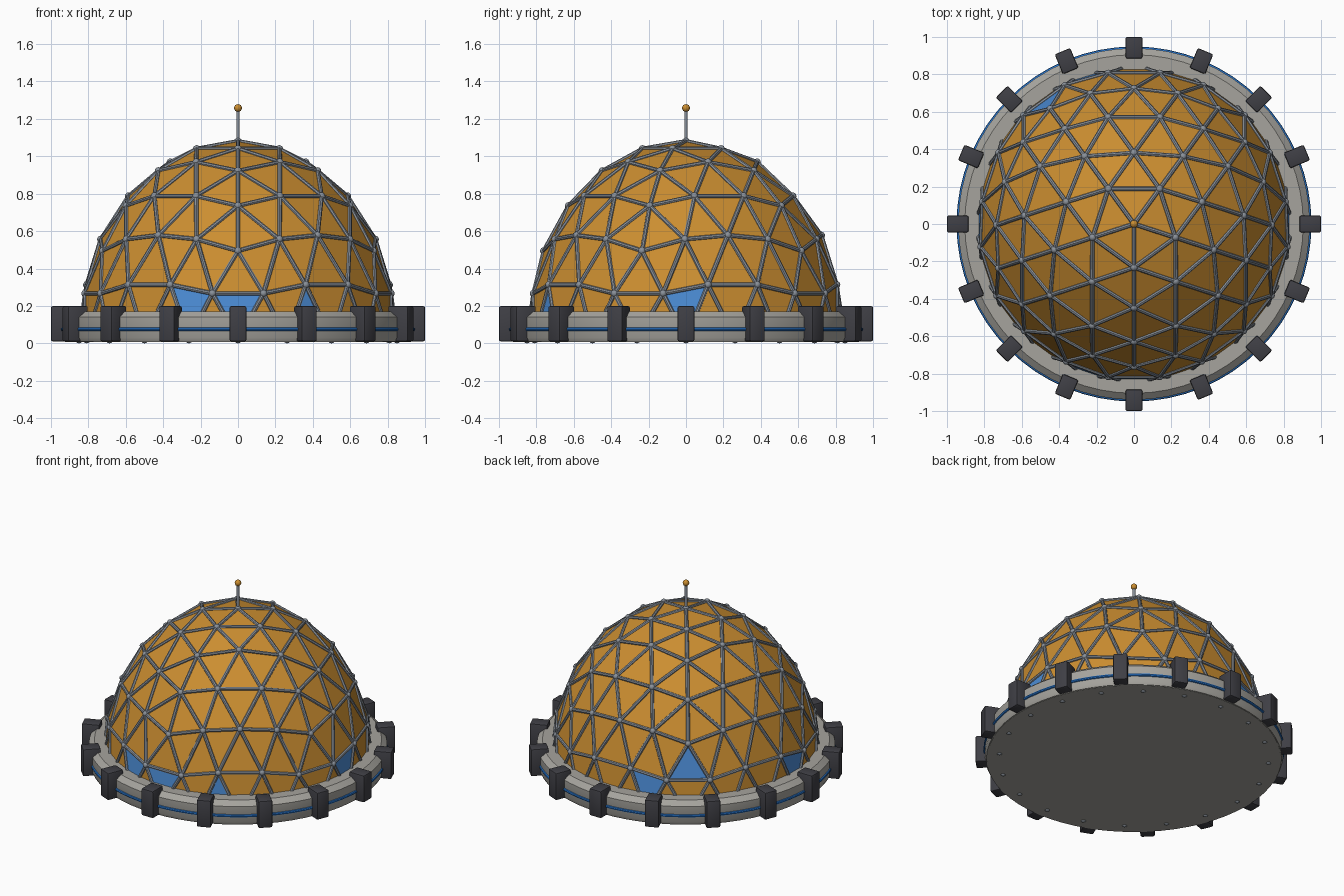
import bpy, bmesh, math
from mathutils import Vector, Matrix

if "Cube" in bpy.data.objects:
    bpy.data.objects.remove(bpy.data.objects["Cube"])

RX, RZ, ZC = 0.85, 1.06, 0.02      # dome radius, height, equator level


def mat(name, rgb):
    m = bpy.data.materials.new(name)
    m.diffuse_color = (*rgb, 1)
    m.use_nodes = True
    m.node_tree.nodes["Principled BSDF"].inputs["Base Color"].default_value = m.diffuse_color
    return m


AMBER = mat("amber_panel", (0.60, 0.27, 0.03))
BLUE = mat("blue_window", (0.07, 0.26, 0.66))
STRIPE = mat("blue_stripe", (0.02, 0.18, 0.62))
STEEL = mat("steel", (0.25, 0.28, 0.32))
STONE = mat("stone_grey", (0.38, 0.37, 0.34))
DARK = mat("dark_block", (0.05, 0.05, 0.06))


def finish(bm, name, mats, smooth=False):
    me = bpy.data.meshes.new(name)
    bm.to_mesh(me)
    bm.free()
    ob = bpy.data.objects.new(name, me)
    bpy.context.collection.objects.link(ob)
    for m in mats:
        me.materials.append(m)
    if smooth:
        bpy.ops.object.select_all(action='DESELECT')
        ob.select_set(True)
        bpy.context.view_layer.objects.active = ob
        bpy.ops.object.shade_smooth_by_angle(angle=math.radians(35))
    return ob


def lathe(name, profile, material, segs=64):
    """Revolve a closed (r, z) profile about the z axis."""
    bm = bmesh.new()
    rings = [[bm.verts.new((r * math.cos(2 * math.pi * i / segs),
                            r * math.sin(2 * math.pi * i / segs), z)) for r, z in profile]
             for i in range(segs)]
    n = len(profile)
    for i in range(segs):
        a, b = rings[i], rings[(i + 1) % segs]
        for j in range(n):
            k = (j + 1) % n
            bm.faces.new((a[j], b[j], b[k], a[k]))
    bmesh.ops.recalc_face_normals(bm, faces=bm.faces)
    return finish(bm, name, [material], True)


def rod(bm, a, b, r, segs=8):
    d = b - a
    m = Matrix.Translation((a + b) / 2) @ d.to_track_quat('Z', 'Y').to_matrix().to_4x4()
    bmesh.ops.create_cone(bm, cap_ends=True, segments=segs, radius1=r, radius2=r,
                          depth=d.length, matrix=m)


def ball(bm, p, r):
    bmesh.ops.create_uvsphere(bm, u_segments=12, v_segments=8, radius=r,
                              matrix=Matrix.Translation(p))


# Geodesic shell: icosahedron split twice on the sphere, upper half only
dome = bmesh.new()
bmesh.ops.create_icosphere(dome, subdivisions=1, radius=1)
top = [v for v in dome.verts if 0.2 < v.co.normalized().z < 0.9][0]
turn = -math.pi / 2 - math.atan2(top.co.y, top.co.x)     # one ridge faces the front
bmesh.ops.rotate(dome, verts=dome.verts, matrix=Matrix.Rotation(turn, 3, 'Z'))
for _ in range(2):
    bmesh.ops.subdivide_edges(dome, edges=dome.edges[:], cuts=1, use_grid_fill=True)
    for v in dome.verts:
        v.co.normalize()
low = [f for f in dome.faces if f.calc_center_median().z < 0]
bmesh.ops.delete(dome, geom=low, context='FACES')

# Blue windows: the face nearest each (azimuth, height)
for az, h in [(-90, .16), (-108, .16), (0, .16), (108, .16), (180, .16),
              (-63, .08), (126, .31)]:
    a, c = math.radians(az), math.sqrt(1 - h * h)
    t = Vector((c * math.cos(a), c * math.sin(a), h))
    min(dome.faces, key=lambda f: (f.calc_center_median().normalized() - t).length).material_index = 1

for v in dome.verts:
    v.co = (v.co.x * RX, v.co.y * RX, v.co.z * RZ + ZC)

# Struts and hub balls follow the shell's edges and corners
struts, hubs = bmesh.new(), bmesh.new()
for e in dome.edges:
    rod(struts, e.verts[0].co, e.verts[1].co, 0.012)
for v in dome.verts:
    ball(hubs, v.co, 0.02)
finish(dome, "dome_panels", [AMBER, BLUE])
finish(struts, "dome_struts", [STEEL], True)
finish(hubs, "dome_hubs", [STEEL], True)

# Base ring, floor and stripe
lathe("base_ring", [(0.82, 0.01), (0.93, 0.01), (0.94, 0.03), (0.94, 0.14),
                    (0.905, 0.17), (0.82, 0.17)], STONE)
bm = bmesh.new()
bmesh.ops.create_cone(bm, cap_ends=True, segments=64, radius1=0.925, radius2=0.925,
                      depth=0.02, matrix=Matrix.Translation((0, 0, 0.018)))
finish(bm, "floor", [STONE], True)
lathe("ring_stripe", [(0.94 + 0.009 * math.cos(t * math.pi / 4),
                       0.075 + 0.01 * math.sin(t * math.pi / 4)) for t in range(8)], STRIPE)

# Sixteen dark blocks clamped round the ring
bm = bmesh.new()
for i in range(16):
    m = (Matrix.Rotation(i * math.pi / 8, 4, 'Z') @ Matrix.Translation((0.9425, 0, 0.105))
         @ Matrix.Diagonal((0.115, 0.09, 0.188, 1)))
    bmesh.ops.create_cube(bm, size=1, matrix=m)
bmesh.ops.bevel(bm, geom=bm.edges[:], offset=0.009, segments=2, affect='EDGES', profile=0.5)
finish(bm, "clamp_blocks", [DARK], True)

# Mast and beacon
bm = bmesh.new()
rod(bm, Vector((0, 0, 1.07)), Vector((0, 0, 1.255)), 0.009, 12)
finish(bm, "mast", [STEEL], True)
bm = bmesh.new()
ball(bm, Vector((0, 0, 1.258)), 0.021)
finish(bm, "mast_beacon", [AMBER], True)
